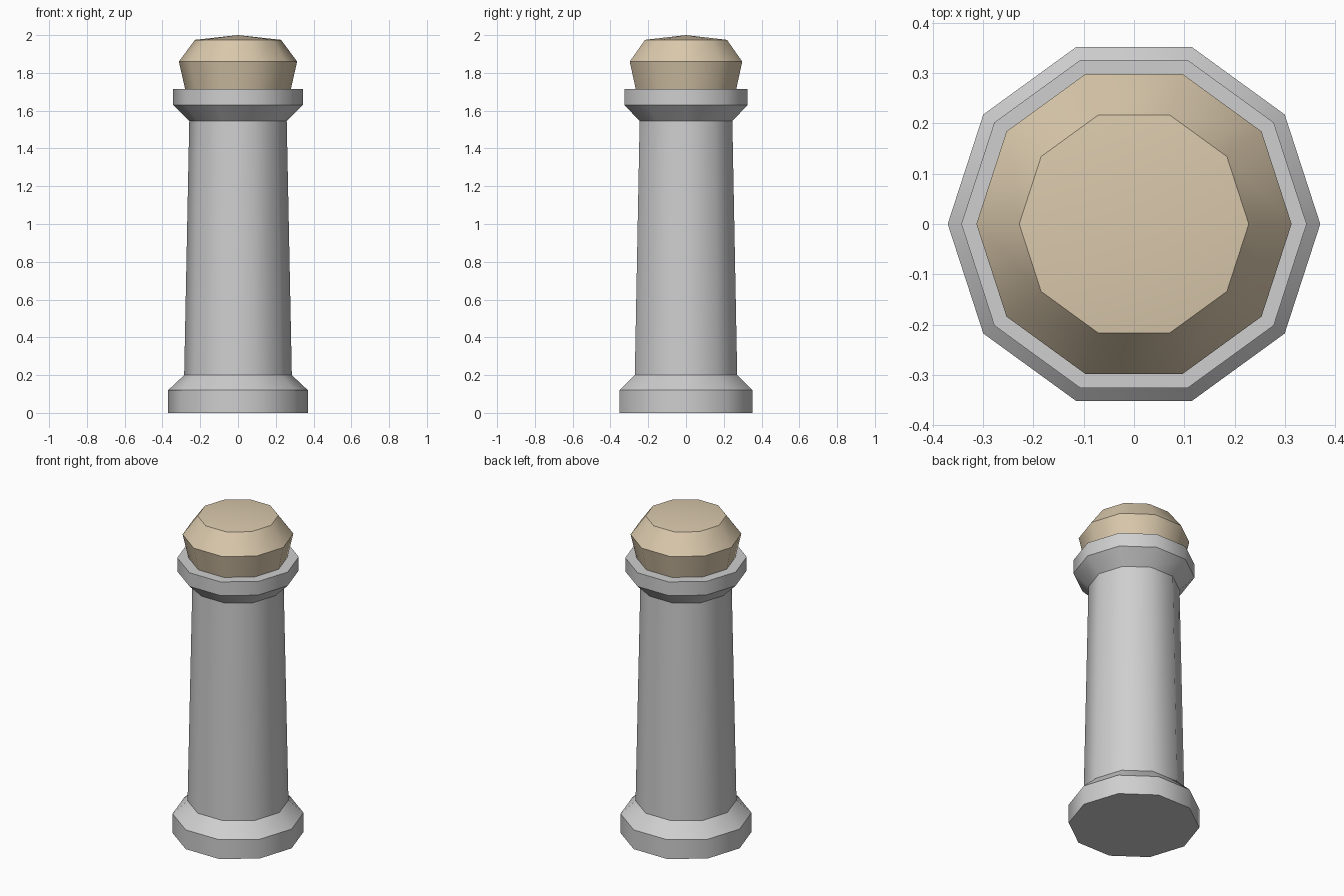
import bpy
import math

if "Cube" in bpy.data.objects:
    bpy.data.objects.remove(bpy.data.objects["Cube"])

SIDES = 10


def material(name, rgb):
    m = bpy.data.materials.new(name)
    m.diffuse_color = (*rgb, 1.0)
    m.use_nodes = True
    m.node_tree.nodes["Principled BSDF"].inputs["Base Color"].default_value = m.diffuse_color
    return m


def lathe(name, profile, mat):
    """Spin (radius, height) points around z; radius 0 makes a single pole."""
    verts, rings, faces = [], [], []
    for r, z in profile:
        start = len(verts)
        count = SIDES if r > 0 else 1
        for i in range(count):
            a = 2 * math.pi * i / SIDES
            verts.append((r * math.cos(a), r * math.sin(a), z))
        rings.append([start + i % count for i in range(SIDES)])
    for low, high in zip(rings, rings[1:]):
        for i in range(SIDES):
            j = (i + 1) % SIDES
            # dict.fromkeys drops the repeated pole vertex
            faces.append(list(dict.fromkeys((low[i], low[j], high[j], high[i]))))
    # flat end caps
    if profile[0][0] > 0:
        faces.append(rings[0][::-1])
    if profile[-1][0] > 0:
        faces.append(rings[-1])

    mesh = bpy.data.meshes.new(name)
    mesh.from_pydata(verts, [], faces)
    mesh.materials.append(mat)
    obj = bpy.data.objects.new(name, mesh)
    bpy.context.collection.objects.link(obj)
    bpy.ops.object.select_all(action='DESELECT')
    obj.select_set(True)
    bpy.context.view_layer.objects.active = obj
    # sides blend smoothly, profile corners stay sharp
    bpy.ops.object.shade_smooth_by_angle(angle=math.radians(40))
    return obj


grey = material("stone_grey", (0.62, 0.62, 0.62))
tan = material("warm_tan", (0.70, 0.58, 0.41))

# Foot with sloped shoulder
lathe("base", [(0.37, 0), (0.37, 0.12), (0.285, 0.20)], grey)
# Tapered column
lathe("shaft", [(0.285, 0.20), (0.258, 1.545)], grey)
# Flared ring under the cap
lathe("collar", [(0.258, 1.545), (0.343, 1.63), (0.343, 1.715)], grey)
# Faceted cap with a shallow pointed top
lathe("cap", [(0.28, 1.715), (0.313, 1.86), (0.228, 1.975), (0, 2.0)], tan)
